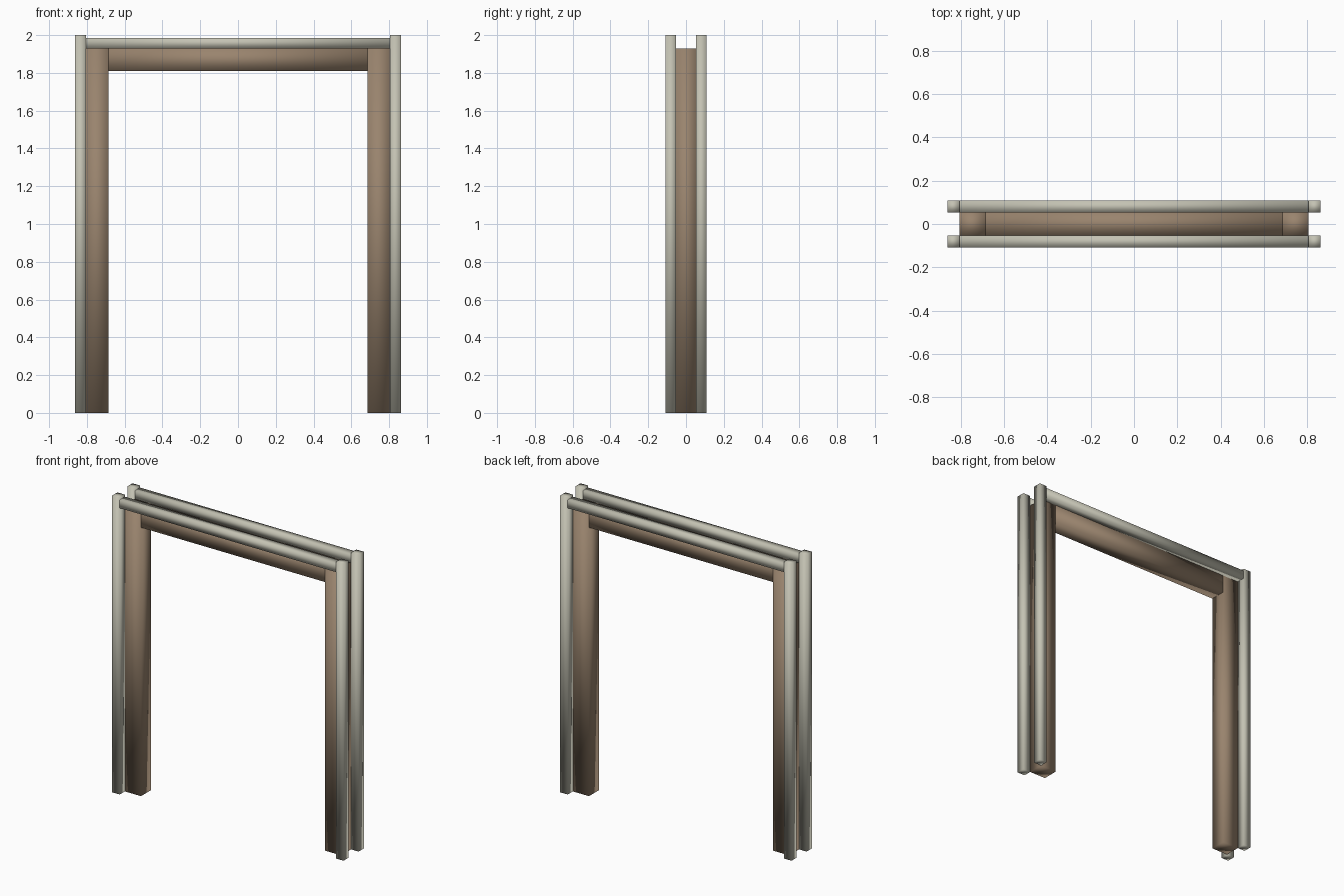
import bpy
import bmesh

cube = bpy.data.objects.get("Cube")
if cube:
    bpy.data.objects.remove(cube, do_unlink=True)


def make_material(name, rgb):
    mat = bpy.data.materials.new(name)
    mat.use_nodes = True
    colour = (*rgb, 1.0)
    mat.diffuse_color = colour
    mat.node_tree.nodes["Principled BSDF"].inputs["Base Color"].default_value = colour
    return mat


brown = make_material("brown wood", (0.32, 0.23, 0.155))
cream = make_material("pale trim", (0.55, 0.54, 0.45))


def box(name, x, y, z, mat):
    """Softly shaded box spanning the given (low, high) ranges."""
    mesh = bpy.data.meshes.new(name)
    bm = bmesh.new()
    bmesh.ops.create_cube(bm, size=1)
    for v in bm.verts:
        v.co = [(lo + hi) / 2 + c * abs(hi - lo) for c, (lo, hi) in zip(v.co, (x, y, z))]
    for f in bm.faces:
        f.smooth = True
    bm.to_mesh(mesh)
    bm.free()
    mesh.materials.append(mat)
    obj = bpy.data.objects.new(name, mesh)
    bpy.context.collection.objects.link(obj)
    return obj


INNER, JAMB, OUTER = 0.686, 0.806, 0.862    # frame opening, frame edge, trim edge
DEPTH, FACE = 0.053, 0.108                  # half depths of frame and trim
SOFFIT, HEAD, RAIL_TOP, TOP = 1.81, 1.93, 1.986, 2.0

# Inner frame
box("lintel", (-INNER, INNER), (-DEPTH, DEPTH), (SOFFIT, HEAD), brown)
for side, sx in (("left", 1), ("right", -1)):
    box(side + "_jamb", (sx * INNER, sx * JAMB), (-DEPTH, DEPTH), (0, HEAD), brown)

# Trim on both faces
for face, sy in (("front", -1), ("back", 1)):
    span = (sy * DEPTH, sy * FACE)
    box(face + "_top_trim", (-JAMB, JAMB), span, (HEAD, RAIL_TOP), cream)
    for side, sx in (("left", 1), ("right", -1)):
        box(f"{face}_{side}_trim_post", (sx * JAMB, sx * OUTER), span, (0, TOP), cream)
